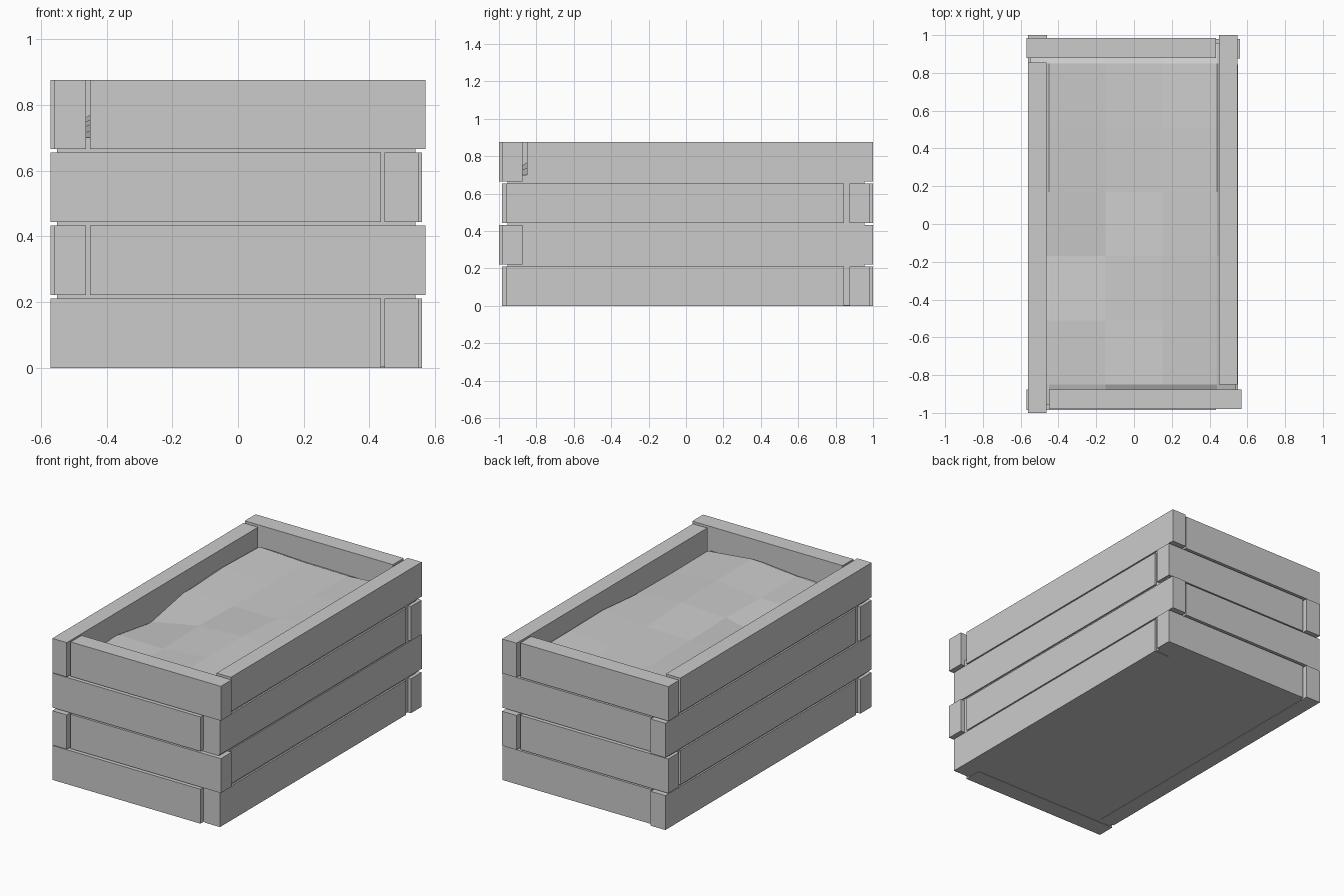
import bpy, bmesh, random

if "Cube" in bpy.data.objects:
    bpy.data.objects.remove(bpy.data.objects["Cube"])

random.seed(4)


def make_object(name, bm):
    bmesh.ops.recalc_face_normals(bm, faces=bm.faces[:])
    mesh = bpy.data.meshes.new(name)
    bm.to_mesh(mesh)
    bm.free()
    obj = bpy.data.objects.new(name, mesh)
    bpy.context.collection.objects.link(obj)
    return obj


def plank(name, x0, x1, y0, y1, z0, z1):
    bm = bmesh.new()
    bmesh.ops.create_cube(bm, size=1)
    for v in bm.verts:
        v.co.x = x1 if v.co.x > 0 else x0
        v.co.y = y1 if v.co.y > 0 else y0
        v.co.z = z1 if v.co.z > 0 else z0
    return make_object(name, bm)


# Two mirrored pinwheel courses: each plank is (x0, x1, y0, y1)
course_a = {
    "front": (-0.57, 0.435, -0.985, -0.875),
    "right": (0.445, 0.55, -0.96, 0.845),
    "back": (-0.45, 0.56, 0.875, 0.98),
    "left": (-0.56, -0.46, -0.85, 1.0),
}
course_b = {
    "front": (-0.45, 0.57, -0.98, -0.875),
    "right": (0.45, 0.547, -0.85, 1.0),
    "back": (-0.57, 0.435, 0.88, 0.985),
    "left": (-0.56, -0.462, -1.0, 0.855),
}

# Four stacked courses of planks with thin gaps
for i in range(4):
    z0 = i * 0.2217
    for side, rect in (course_b if i % 2 else course_a).items():
        plank(f"{side}_plank_{i + 1}", *rect, z0, z0 + 0.211)

# Soil fill: closed block with a lumpy faceted top
xs = [-0.55, -0.45, -0.15, 0.15, 0.44, 0.54]
ys = [-0.955, -0.85, -0.51, -0.17, 0.17, 0.51, 0.85, 0.955]
left_heights = [0.72, 0.74, 0.69, 0.755, 0.77, 0.76]
bm = bmesh.new()
grid = []
for i, x in enumerate(xs):
    column = []
    for j, y in enumerate(ys):
        rim = i in (0, len(xs) - 1) or j in (0, len(ys) - 1)
        if rim:
            z = 0.70
        elif i == 1:
            z = left_heights[j - 1]
        else:
            z = 0.75 + random.uniform(-0.02, 0.02)
        column.append(bm.verts.new((x, y, z)))
    grid.append(column)
for i in range(len(xs) - 1):
    for j in range(len(ys) - 1):
        bm.faces.new((grid[i][j], grid[i + 1][j], grid[i + 1][j + 1], grid[i][j + 1]))
# Skirt and flat base
border = [e for e in bm.edges if e.is_boundary]
skirt = bmesh.ops.extrude_edge_only(bm, edges=border)["geom"]
for v in skirt:
    if isinstance(v, bmesh.types.BMVert):
        v.co.z = 0.002
bmesh.ops.holes_fill(bm, edges=[e for e in bm.edges if e.is_boundary], sides=0)
make_object("soil", bm)
